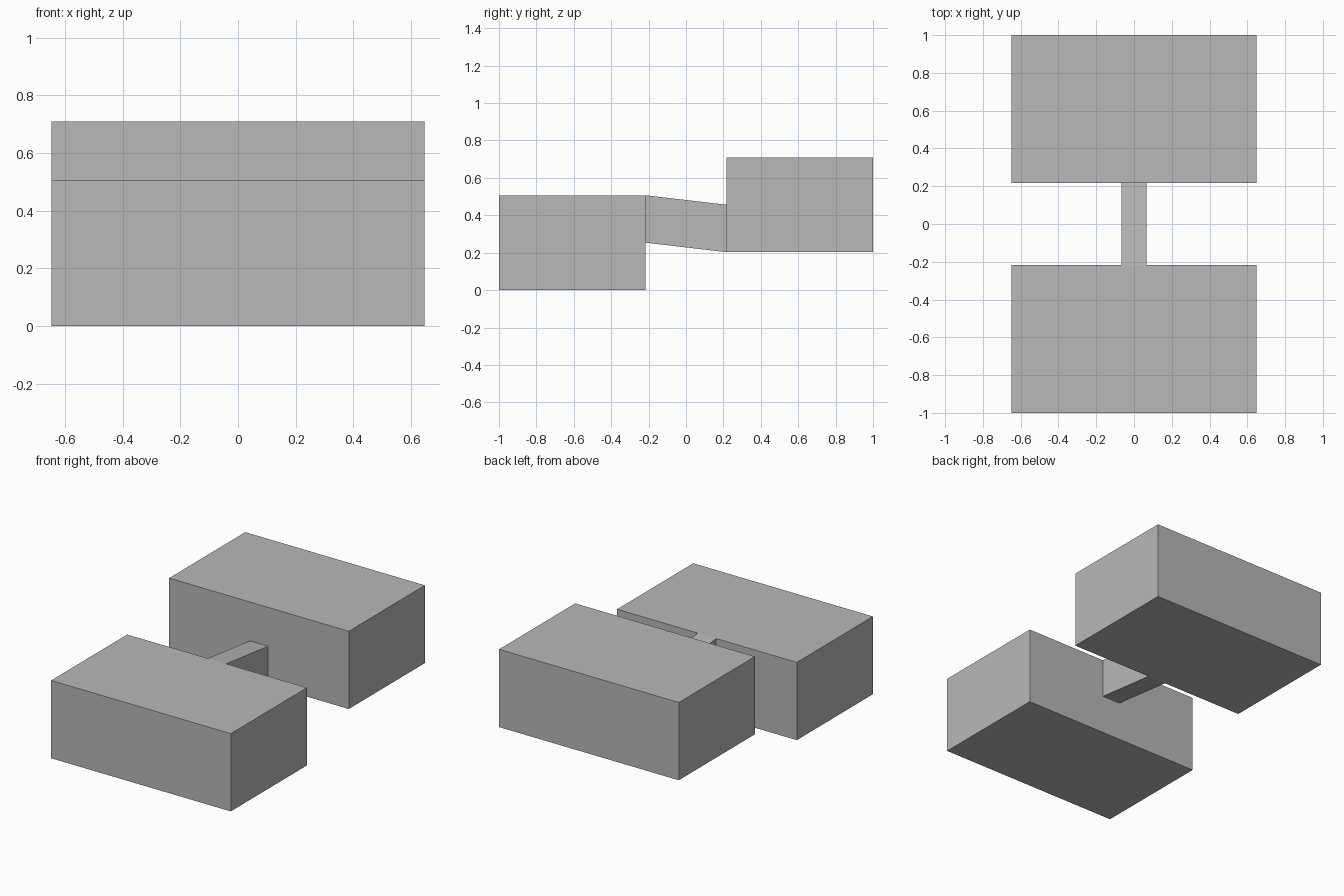
import bpy
import bmesh

cube = bpy.data.objects.get("Cube")
if cube:
    bpy.data.objects.remove(cube, do_unlink=True)

# One plain grey for everything
grey = bpy.data.materials.new("plain_grey")
grey.use_nodes = True
colour = (0.48, 0.48, 0.48, 1)
grey.diffuse_color = colour
grey.node_tree.nodes["Principled BSDF"].inputs["Base Color"].default_value = colour


def extrude_profile(name, half_width, profile):
    """Extrude a side profile of (y, z) points across x."""
    bm = bmesh.new()
    face = bm.faces.new([bm.verts.new((-half_width, y, z)) for y, z in profile])
    result = bmesh.ops.extrude_face_region(bm, geom=[face])
    moved = [v for v in result["geom"] if isinstance(v, bmesh.types.BMVert)]
    bmesh.ops.translate(bm, verts=moved, vec=(2 * half_width, 0, 0))
    bmesh.ops.recalc_face_normals(bm, faces=bm.faces)
    mesh = bpy.data.meshes.new(name)
    bm.to_mesh(mesh)
    bm.free()
    mesh.materials.append(grey)
    obj = bpy.data.objects.new(name, mesh)
    bpy.context.collection.objects.link(obj)
    return obj


def block(name, y0, y1, z0):
    z1 = z0 + height
    return extrude_profile(name, 0.648, [(y0, z0), (y1, z0), (y1, z1), (y0, z1)])


height = 0.507   # block height
gap = 0.216      # half the space between the blocks
rise = 0.203     # how far the back block is lifted

# Two equal blocks at different heights
block("front_block", -1, -gap, 0)
block("back_block", gap, 1, rise)

# Sloping bridge from the front block's top to the back block's bottom
thick = height / 2
extrude_profile("connecting_bridge", 0.066, [
    (-gap, height - thick), (gap, rise),
    (gap, rise + thick), (-gap, height)])
